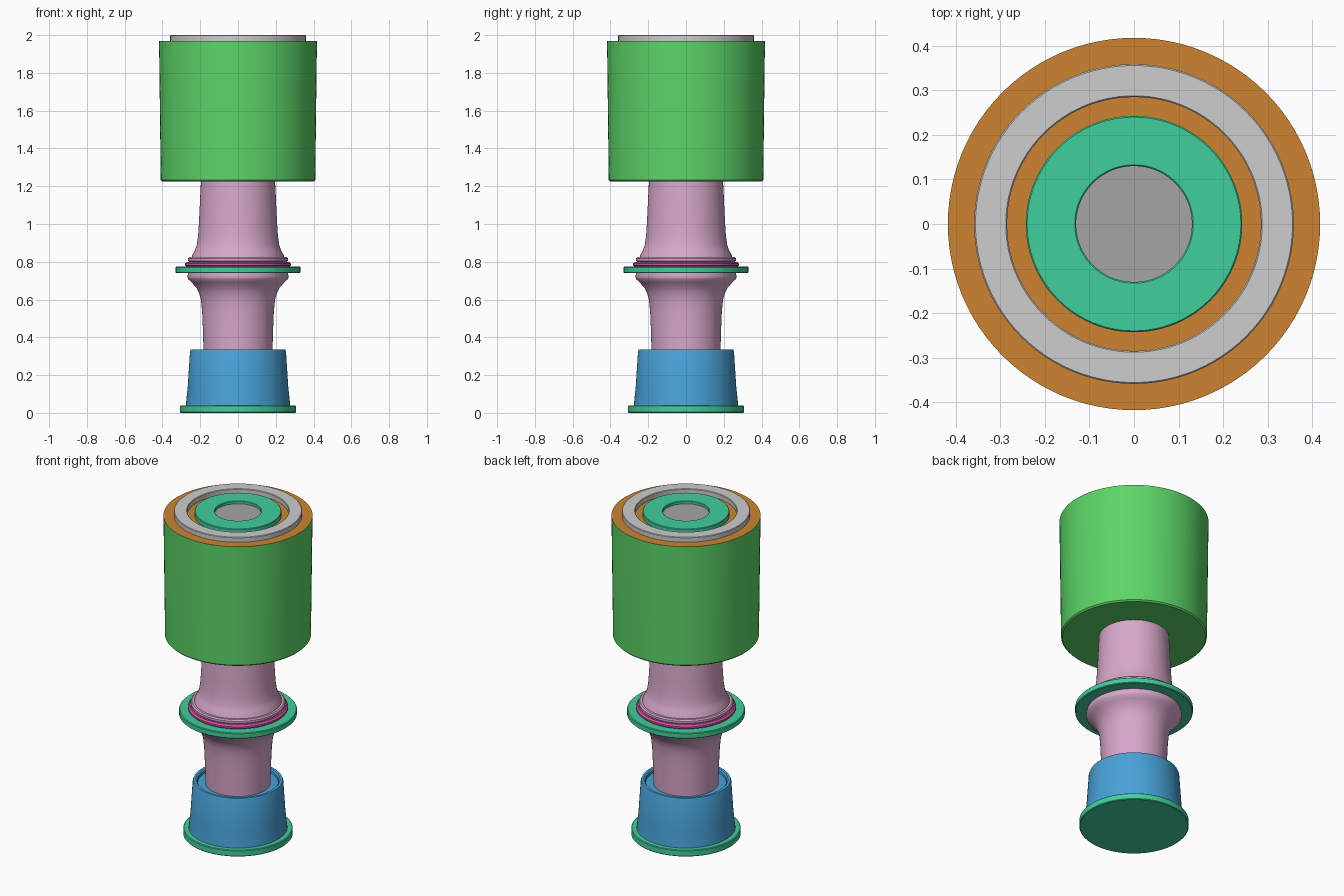
import bpy, bmesh, math

cube = bpy.data.objects.get("Cube")
if cube:
    bpy.data.objects.remove(cube, do_unlink=True)

SEGMENTS = 96


def material(name, rgb):
    """Flat material from 0-255 display values, stored as linear."""
    lin = [((c / 255 + 0.055) / 1.055) ** 2.4 for c in rgb] + [1]
    m = bpy.data.materials.new(name)
    m.use_nodes = True
    m.diffuse_color = lin
    m.node_tree.nodes["Principled BSDF"].inputs["Base Color"].default_value = lin
    return m


green = material("green", (92, 214, 104))
orange = material("orange", (205, 132, 48))
silver = material("light grey", (205, 205, 205))
grey = material("mid grey", (165, 165, 165))
teal = material("teal", (64, 208, 157))
pink = material("pink", (216, 168, 203))
magenta = material("magenta", (210, 84, 168))
blue = material("blue", (72, 162, 216))


def lathe(name, profile, *mats, closed=False):
    """Spin an (r, z) profile about the z axis."""
    bm = bmesh.new()
    verts = [bm.verts.new((r, 0, z)) for r, z in profile]
    ring = verts + verts[:1] if closed else verts
    edges = [bm.edges.new(pair) for pair in zip(ring, ring[1:])]
    bmesh.ops.spin(bm, geom=verts + edges, axis=(0, 0, 1), cent=(0, 0, 0),
                   steps=SEGMENTS, angle=math.tau)
    bmesh.ops.remove_doubles(bm, verts=bm.verts, dist=1e-5)
    bmesh.ops.recalc_face_normals(bm, faces=bm.faces)
    mesh = bpy.data.meshes.new(name)
    bm.to_mesh(mesh)
    bm.free()
    obj = bpy.data.objects.new(name, mesh)
    bpy.context.collection.objects.link(obj)
    for m in mats:
        mesh.materials.append(m)
    bpy.ops.object.select_all(action="DESELECT")
    obj.select_set(True)
    bpy.context.view_layer.objects.active = obj
    bpy.ops.object.shade_smooth_by_angle(angle=math.radians(35))
    return obj


def disc(name, radius, z0, z1, mat, b=0.004):
    """Solid disc with softened rims."""
    return lathe(name, [(0, z0), (radius - b, z0), (radius, z0 + b),
                        (radius, z1 - b), (radius - b, z1), (0, z1)], mat)


def ring(name, inner, outer, z0, z1, mat, b=0.003):
    """Flat ring with softened upper rims."""
    return lathe(name, [(inner, z0), (outer, z0), (outer, z1 - b), (outer - b, z1),
                        (inner + b, z1), (inner, z1 - b)], mat, closed=True)


# Foot and cup with a shallow recess around the stem
disc("foot_plate", 0.307, 0, 0.04, teal)
lathe("base_cup", [(0, 0.035), (0.277, 0.035), (0.266, 0.14), (0.254, 0.325),
                   (0.25, 0.335), (0.235, 0.335), (0.228, 0.328),
                   (0.226, 0.315), (0, 0.315)], blue)

# Stem halves flaring towards the middle collar
lathe("lower_stem", [(0, 0.31), (0.182, 0.31), (0.186, 0.45), (0.19, 0.54), (0.196, 0.6),
                     (0.206, 0.635), (0.222, 0.665), (0.245, 0.69), (0.264, 0.708),
                     (0.268, 0.72), (0.264, 0.742), (0, 0.742)], pink)
disc("collar", 0.33, 0.74, 0.775, teal)
disc("collar_band", 0.28, 0.772, 0.8, magenta, b=0.009)
disc("collar_lip", 0.265, 0.798, 0.825, pink, b=0.007)
lathe("upper_stem", [(0, 0.81), (0.248, 0.81), (0.243, 0.835), (0.228, 0.86), (0.218, 0.89),
                     (0.211, 0.94), (0.206, 1.02), (0.2, 1.15), (0.196, 1.23),
                     (0, 1.23)], pink)

# Head, with its upper face in a second colour
head = lathe("head", [(0, 1.225), (0.401, 1.225), (0.409, 1.233), (0.418, 1.97),
                      (0, 1.97)], green, orange)
for face in head.data.polygons:
    if face.normal.z > 0.9:
        face.material_index = 1

# Concentric inlays on top of the head
ring("outer_inlay", 0.285, 0.359, 1.965, 2.0, silver)
ring("inner_inlay", 0.13, 0.243, 1.965, 1.997, teal)
disc("centre_inlay", 0.131, 1.965, 1.98, grey, b=0.001)
